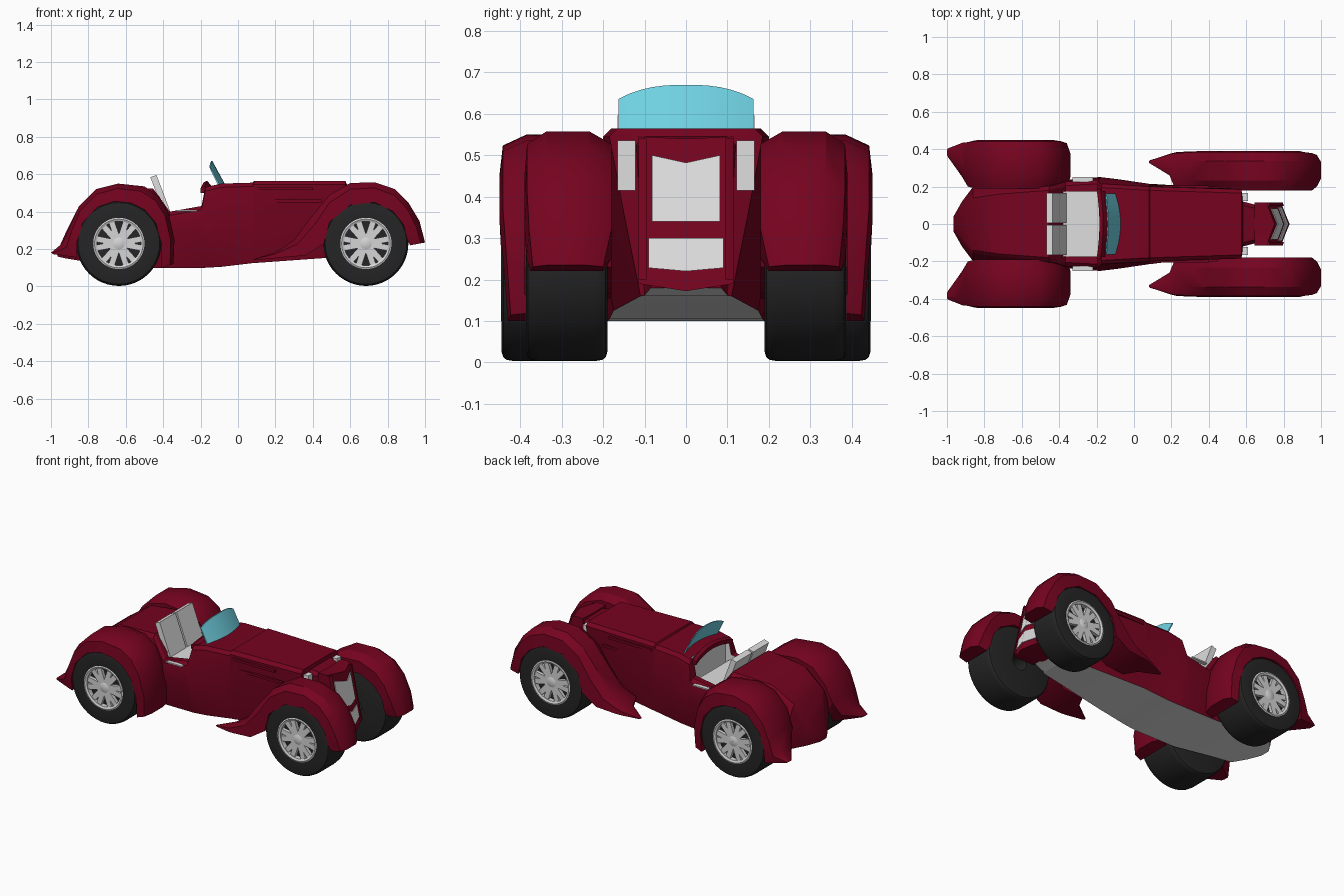
import bpy, bmesh, math
from mathutils import Vector, Matrix

cube = bpy.data.objects.get("Cube")
if cube:
    bpy.data.objects.remove(cube, do_unlink=True)


def material(name, rgb):
    m = bpy.data.materials.new(name)
    m.use_nodes = True
    m.diffuse_color = (*rgb, 1)
    m.node_tree.nodes["Principled BSDF"].inputs["Base Color"].default_value = (*rgb, 1)
    return m


RED = material("dark_red", (.18, .001, .014))
WHITE = material("off_white", (.74, .74, .74))
SILVER = material("silver", (.66, .66, .66))
BLACK = material("tyre_black", (.018, .018, .018))
GLASS = material("teal_glass", (.16, .63, .75))
parts = []


def finish(name, bm, *mats, mirror=False):
    bmesh.ops.recalc_face_normals(bm, faces=bm.faces)
    mesh = bpy.data.meshes.new(name)
    bm.to_mesh(mesh)
    bm.free()
    ob = bpy.data.objects.new(name, mesh)
    bpy.context.collection.objects.link(ob)
    for m in mats:
        mesh.materials.append(m)
    if mirror:
        mod = ob.modifiers.new("mirror", 'MIRROR')
        mod.use_axis = (False, True, False)
        mod.use_mirror_merge = False
    parts.append(ob)
    return ob


def loft(rings, loop=False):
    """Skin a list of equal rings of points, capped unless looped."""
    bm = bmesh.new()
    vs = [[bm.verts.new(p) for p in r] for r in rings]
    n = len(rings[0])
    pairs = list(zip(vs, vs[1:])) + ([(vs[-1], vs[0])] if loop else [])
    for a, b in pairs:
        for i in range(n):
            j = (i + 1) % n
            bm.faces.new((a[i], a[j], b[j], b[i]))
    if not loop:
        bm.faces.new(vs[0])
        bm.faces.new(vs[-1])
    return bm


def box(bm, lo, hi, matrix=Matrix()):
    lo, hi = Vector(lo), Vector(hi)
    bmesh.ops.create_cube(bm, size=1, matrix=matrix @ Matrix.Translation((lo + hi) / 2)
                          @ Matrix.Diagonal((*(hi - lo), 1)))


def boxes(name, mat, *spans, mirror=True):
    bm = bmesh.new()
    for lo, hi in spans:
        box(bm, lo, hi)
    return finish(name, bm, mat, mirror=mirror)


def lathe(name, mat, profile, cx, cz, steps=48):
    """Spin (y, radius) points about the wheel axle."""
    rings = []
    for k in range(steps):
        a = math.tau * k / steps
        rings.append([(cx + r * math.cos(a), y, cz + r * math.sin(a)) for y, r in profile])
    return finish(name, loft(rings, True), mat, mirror=True)


# Body: x, bottom / middle / top half widths, bottom / middle / top heights
stations = [
    (-.965, .03, .04, .03, .16, .175, .19), (-.92, .1, .12, .09, .15, .22, .29),
    (-.86, .17, .2, .16, .14, .3, .41), (-.72, .18, .22, .18, .13, .35, .505),
    (-.455, .19, .23, .2, .1, .35, .525), (-.365, .19, .235, .225, .1, .3, .4),
    (-.195, .19, .25, .235, .1, .3, .43), (-.175, .19, .25, .215, .1, .32, .53),
    (-.09, .185, .24, .21, .105, .35, .55), (.08, .175, .215, .2, .125, .38, .555),
    (.085, .175, .215, .2, .125, .38, .565), (.575, .11, .15, .185, .16, .36, .565),
    (.582, .1, .11, .12, .162, .36, .545), (.66, .085, .09, .1, .18, .36, .53)]
rings = []
for x, wb, wm, wt, zb, zm, zt in stations:
    half = [(wb, zb), (wm, zm), (wt, zt - .02), (wt - .02, zt)]
    if x < -.95:
        half = [(wb, zb), (wm, zm), (wt, zt - .005), (wt - .01, zt)]
    rings.append([(x, y, z) for y, z in half] + [(x, -y, z) for y, z in reversed(half)])
bm = loft(rings)
bmesh.ops.recalc_face_normals(bm, faces=bm.faces)
for f in bm.faces:
    if f.normal.z < -.8 and f.calc_center_median().z < .19:
        f.material_index = 1
body = finish("body", bm, RED, WHITE)

# Cockpit opening, lined in white
cutter = boxes("cockpit_cutter", WHITE, ((-.38, -.175, .32), (-.155, .175, .7)), mirror=False)
parts.remove(cutter)
cutter.hide_render = True
cutter.hide_set(True)
cut = body.modifiers.new("cockpit", 'BOOLEAN')
cut.operation = 'DIFFERENCE'
cut.solver = 'EXACT'
cut.material_mode = 'TRANSFER'
cut.object = cutter


# Fenders: outer x, z, then wheel arch x, z, then side limits
def fender(name, rows):
    rings = []
    for ox, oz, ix, iz, y0, y1 in rows:
        w = y1 - y0
        mx, mz = ix + (ox - ix) * .72, iz + (oz - iz) * .72
        rings.append([(ix, y0, iz), (mx, y0, mz), (ox, y0 + w * .25, oz),
                      (ox, y0 + w * .75, oz), (mx, y1 - w * .03, mz), (ix, y1, iz)])
    finish(name, loft(rings), RED, mirror=True)


fender("front_fender", [
    (.08, .145, .09, .14, .325, .34), (.19, .18, .19, .15, .26, .375),
    (.22, .195, .23, .155, .18, .385), (.3, .25, .36, .165, .18, .39),
    (.39, .37, .46, .23, .18, .39), (.49, .49, .49, .345, .18, .39),
    (.6, .553, .6, .435, .18, .39), (.73, .557, .73, .45, .18, .39),
    (.84, .52, .83, .4, .18, .39), (.91, .45, .885, .33, .18, .39),
    (.97, .35, .905, .25, .18, .385), (1, .235, .92, .22, .2, .375)])
fender("rear_fender", [
    (-.345, .12, -.41, .1, .2, .43), (-.34, .25, -.41, .23, .19, .44),
    (-.37, .39, -.44, .34, .19, .45), (-.42, .48, -.5, .41, .19, .45),
    (-.5, .535, -.57, .445, .19, .45), (-.64, .55, -.66, .455, .19, .45),
    (-.76, .52, -.75, .425, .19, .45), (-.85, .43, -.83, .34, .19, .45),
    (-.9, .32, -.86, .24, .2, .445), (-.94, .23, -.86, .155, .25, .44),
    (-1, .18, -.985, .172, .36, .405)])


# Wheels with six split spokes
def wheel(name, cx, y0, y1):
    r, cz = .227, .23
    lathe(name + "_tyre", BLACK, [
        (y0, .05), (y0, r - .022), (y0 + .004, r - .009), (y0 + .012, r - .003), (y0 + .03, r),
        (y1 - .03, r), (y1 - .012, r - .003), (y1 - .004, r - .009), (y1, r - .022),
        (y1 - .004, .135), (y1 - .04, .13), (y1 - .04, .05)], cx, cz)
    lathe(name + "_rim", SILVER, [(y1 - .045, .137), (y1 - .002, .137), (y1 + .001, .13),
                                  (y1 - .005, .118), (y1 - .045, .118)], cx, cz)
    lathe(name + "_backing", BLACK, [(y1 - .055, .001), (y1 - .055, .125),
                                     (y1 - .035, .125), (y1 - .035, .001)], cx, cz)
    lathe(name + "_hub", SILVER, [(y1 - .05, .001), (y1 - .05, .04), (y1 - .012, .036),
                                  (y1 - .004, .018), (y1 - .004, .001)], cx, cz, 24)
    bm = bmesh.new()
    for k in range(6):
        turn = Matrix.Translation((cx, 0, cz)) @ Matrix.Rotation(math.tau * k / 6, 4, 'Y')
        for s in (-1, 1):
            lean = turn @ Matrix.Rotation(s * .2, 4, 'Y')
            box(bm, (.025, y1 - .03, -.016), (.122, y1 - .01, .016), lean)
    finish(name + "_spokes", bm, SILVER, mirror=True)


wheel("front_wheel", .684, .19, .386)
wheel("rear_wheel", -.637, .2, .445)


# Pointed, raked nose with a vee front
def nose_point(y, z, out=0):
    t = (.55 - z) / .37
    return Vector((.75 + .08 * t - abs(y) * .37 + out, y, z))


def vee(name, mat, w, top, mid, bottom, point, depth, out):
    front = [(w, bottom), (w, top), (0, mid), (-w, top), (-w, bottom), (0, point)]
    fr = [nose_point(y, z, out) for y, z in front]
    back = [Vector((depth, p.y, p.z)) if depth else p - Vector((.009, 0, 0)) for p in fr]
    finish(name, loft([back, fr]), mat)


vee("grille_shell", RED, .115, .545, .54, .19, .172, .645, 0)
vee("upper_grille", WHITE, .082, .5, .482, .34, .34, 0, .005)
vee("lower_grille", WHITE, .09, .3, .3, .228, .22, 0, .005)
for s in (-1, 1):
    bm = loft([[nose_point(s * y, z, o) for y, z in ((.095, .2), (.095, .54), (.115, .54), (.115, .2))]
               for o in (-.02, .012)])
    finish("grille_frame", bm, RED)

# Front lamps and hood side trims
boxes("front_lamp", WHITE, ((.55, .122, .415), (.61, .165, .535)))
boxes("hood_side_trim", RED, ((.1, .19, .515), (.4, .207, .53)), ((.15, .185, .45), (.45, .2, .465)))

# Door sill trims and cowl roll
boxes("door_trim", WHITE, ((-.33, .225, .4), (-.22, .25, .408)))
rings = []
for k in range(9):
    t = k / 4 - 1
    x, z = -.165 - .015 * t * t, .565 - .03 * t * t
    rings.append([(x + dx, .185 * t, z + dz) for dx, dz in ((-.02, -.035), (-.02, -.01), (0, 0), (.03, -.035))])
finish("cowl_roll", loft(rings), RED)

# Seats: raked backs and a bench cushion
bm = bmesh.new()
rake = Matrix.Translation((-.36, 0, .395)) @ Matrix.Rotation(-.36, 4, 'Y')
box(bm, (-.035, .006, -.03), (0, .165, .215), rake)
finish("seat_back", bm, WHITE, mirror=True)
boxes("seat_cushion", WHITE, ((-.378, -.173, .315), (-.185, .173, .395)), mirror=False)

# Curved, raked windscreen
rings = []
for k in range(13):
    t = k / 6 - 1
    bow = -.03 * t * t
    top = .67 - .034 * abs(t) ** 2.6
    xt = -.07 - .58 * (top - .55) + bow
    rings.append([(-.076 + bow, .163 * t, .54), (xt - .003, .163 * t, top),
                  (xt + .003, .163 * t, top), (-.066 + bow, .163 * t, .54)])
finish("windscreen", loft(rings), GLASS)

# Smooth shading with sharp edges kept
bpy.ops.object.select_all(action='DESELECT')
for ob in parts:
    ob.select_set(True)
bpy.context.view_layer.objects.active = body
bpy.ops.object.shade_smooth_by_angle(angle=math.radians(30))
